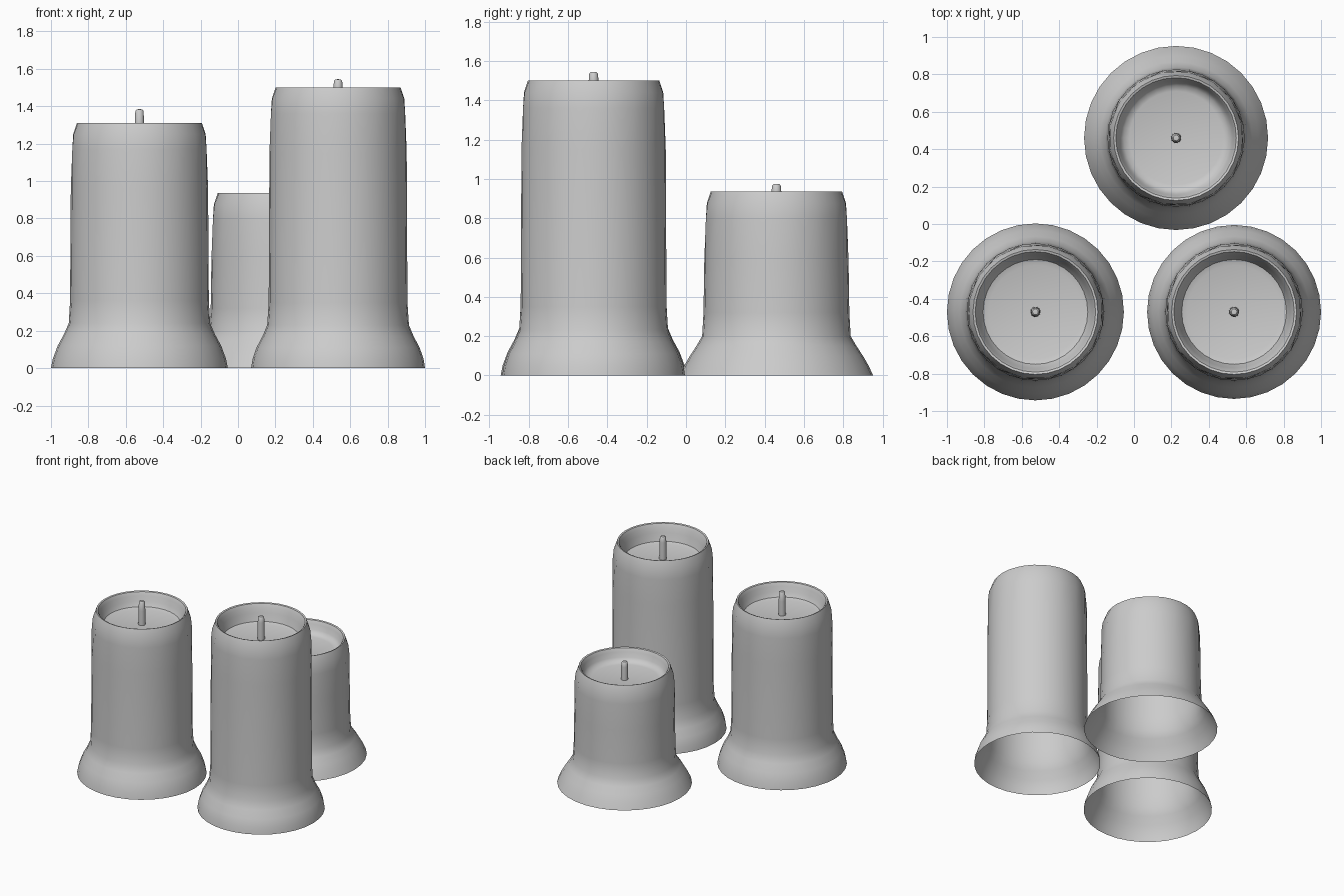
import bpy, bmesh
from math import sin, cos, pi

if "Cube" in bpy.data.objects:
    bpy.data.objects.remove(bpy.data.objects["Cube"])

SEG = 32


def revolve(name, profile, centre, wave=None, close_start=False):
    """Spin (radius, z) rings about z; radius 0 makes a pole. wave = {ring: amplitude}."""
    wave = wave or {}
    bm = bmesh.new()
    rings = []
    for k, (r, z) in enumerate(profile):
        if r == 0:
            rings.append([bm.verts.new((0, 0, z))])
            continue
        ring = []
        for i in range(SEG):
            a = 2 * pi * i / SEG
            rr = r + wave.get(k, 0) * (1 if i % 2 else -1)
            ring.append(bm.verts.new((rr * cos(a), rr * sin(a), z)))
        rings.append(ring)
    for lo, hi in zip(rings, rings[1:]):
        for i in range(SEG):
            j = (i + 1) % SEG
            if len(hi) == 1:
                bm.faces.new((lo[i], lo[j], hi[0]))
            else:
                bm.faces.new((lo[i], lo[j], hi[j], hi[i]))
    if close_start:
        bm.faces.new(rings[0][::-1])
    mesh = bpy.data.meshes.new(name)
    bm.to_mesh(mesh)
    bm.free()
    ob = bpy.data.objects.new(name, mesh)
    bpy.context.collection.objects.link(ob)
    ob.location = (centre[0], centre[1], 0)
    bpy.context.view_layer.objects.active = ob
    ob.select_set(True)
    bpy.ops.object.shade_smooth_by_angle(angle=0.7)
    ob.select_set(False)
    return ob


def candle(name, centre, top, wick_top, flare, depth):
    # open-bottomed wax shell: flared foot, shaft, scalloped shoulder, melted pool
    shaft = [(0.371, flare[-1][1] + 0.12), (0.367, top - 0.35),
             (0.362, top - 0.14), (0.356, top - 0.06), (0.334, top)]
    pool = [(0.322, top - 0.004), (0.309, top - 0.03), (0.30, top - 0.07),
            (0.28, top - depth + 0.01), (0.25, top - depth), (0, top - depth)]
    k = len(flare)
    revolve(name + "_wax", flare + shaft + pool, centre, {k + 2: 0.004, k + 3: 0.002})
    # wick with a rounded tip
    wick = [(0.027, top - depth - 0.01), (0.025, top), (0.022, wick_top - 0.01),
            (0.015, wick_top - 0.002), (0, wick_top)]
    revolve(name + "_wick", wick, centre, close_start=True)


candle("left_candle", (-0.527, -0.47), 1.31, 1.385,
       [(0.473, 0), (0.463, 0.05), (0.437, 0.12), (0.404, 0.18), (0.378, 0.24)], 0.115)
candle("right_candle", (0.535, -0.47), 1.50, 1.545,
       [(0.465, 0), (0.457, 0.05), (0.436, 0.11), (0.404, 0.17), (0.379, 0.23)], 0.14)
candle("back_candle", (0.225, 0.46), 0.935, 0.975,
       [(0.492, 0), (0.469, 0.05), (0.44, 0.10), (0.407, 0.15), (0.378, 0.20)], 0.105)
